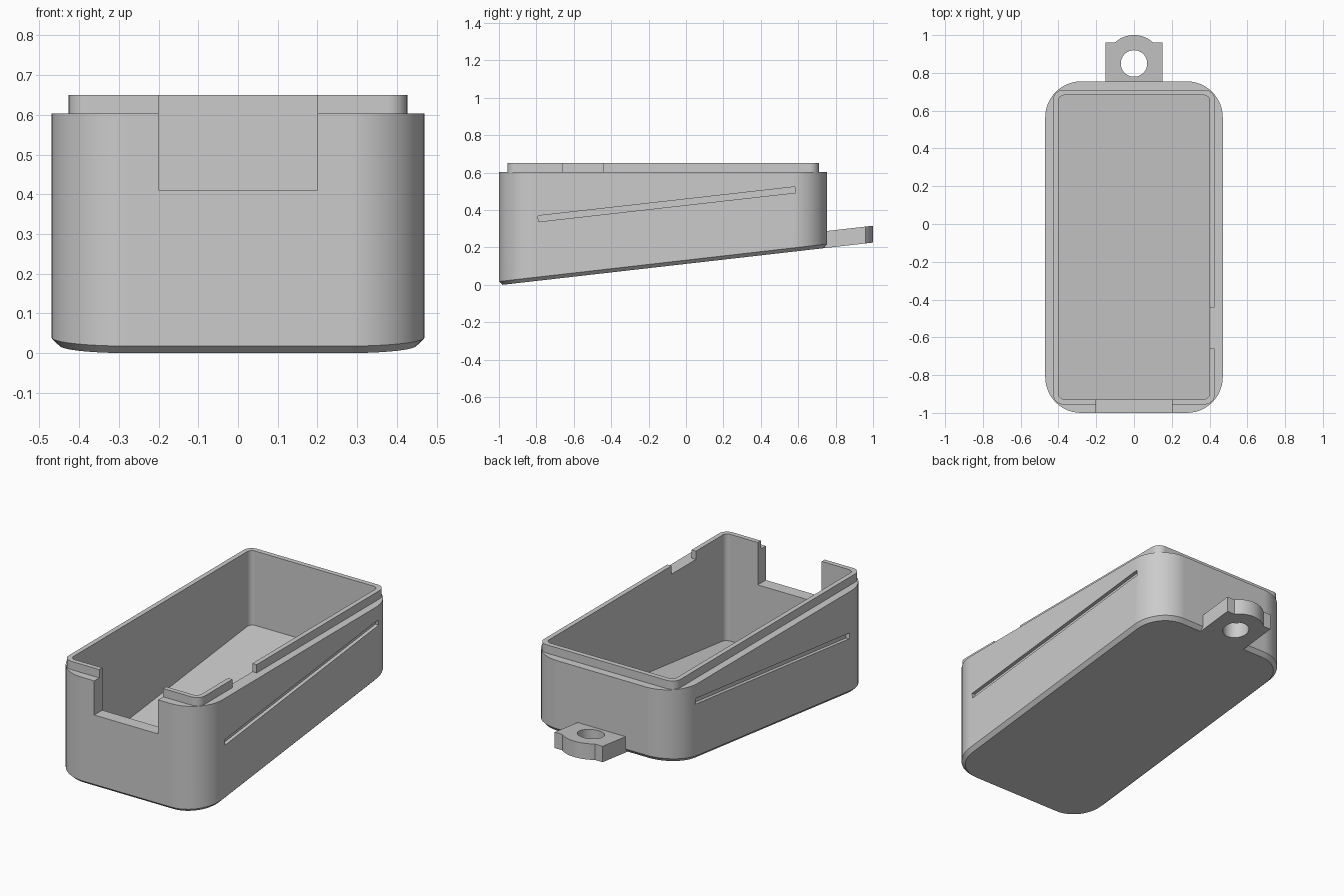
import bpy, bmesh
from math import sin, cos, pi, atan2, asin
from mathutils import Matrix

cube = bpy.data.objects.get("Cube")
if cube:
    bpy.data.objects.remove(cube, do_unlink=True)

grey = bpy.data.materials.new("plain_grey")
grey.use_nodes = True
COLOUR = (0.6, 0.6, 0.6, 1)
grey.diffuse_color = COLOUR
grey.node_tree.nodes["Principled BSDF"].inputs["Base Color"].default_value = COLOUR

SLOPE = 0.114
RIM = 0.603      # shoulder height
TOP = 0.65       # top of the lip


def base(offset):
    """Sloping plane parallel to the underside, raised by offset."""
    return lambda y: SLOPE * (y + 0.98) + offset


def flat(z):
    return lambda y: z


def rounded(x, y0, y1, r, steps=12):
    """Rounded rectangle outline, counter-clockwise."""
    pts = []
    for i, (cx, cy) in enumerate([(x - r, y1 - r), (r - x, y1 - r),
                                  (r - x, y0 + r), (x - r, y0 + r)]):
        for s in range(steps + 1):
            a = (i + s / steps) * pi / 2
            pts.append((cx + r * cos(a), cy + r * sin(a)))
    return pts


def circle(cx, cy, r, steps=48):
    return [(cx + r * cos(2 * pi * i / steps), cy + r * sin(2 * pi * i / steps))
            for i in range(steps)]


def loft(name, layers):
    """Solid through matching outlines, each with its own height rule."""
    bm = bmesh.new()
    loops = [[bm.verts.new((x, y, z(y))) for x, y in pts] for pts, z in layers]
    bm.faces.new(loops[0][::-1])
    bm.faces.new(loops[-1])
    for lo, hi in zip(loops, loops[1:]):
        n = len(lo)
        for i in range(n):
            j = (i + 1) % n
            bm.faces.new((lo[i], lo[j], hi[j], hi[i]))
    return finish(name, bm)


def block(name, x0, x1, y0, y1, z0, z1):
    pts = [(x0, y0), (x1, y0), (x1, y1), (x0, y1)]
    return loft(name, [(pts, flat(z0)), (pts, flat(z1))])


def finish(name, bm):
    mesh = bpy.data.meshes.new(name)
    bm.to_mesh(mesh)
    bm.free()
    mesh.materials.append(grey)
    obj = bpy.data.objects.new(name, mesh)
    bpy.context.collection.objects.link(obj)
    return obj


def activate(obj):
    bpy.ops.object.select_all(action='DESELECT')
    obj.select_set(True)
    bpy.context.view_layer.objects.active = obj


def cut(obj, *cutters):
    for cutter in cutters:
        activate(obj)
        mod = obj.modifiers.new("cut", 'BOOLEAN')
        mod.operation = 'DIFFERENCE'
        mod.solver = 'EXACT'
        mod.object = cutter
        bpy.ops.object.modifier_apply(modifier=mod.name)
        bpy.data.objects.remove(cutter, do_unlink=True)


inner = rounded(0.40, -0.928, 0.682, 0.03, 6)


def cavity():
    return loft("cavity_cutter", [(inner, base(0.04)), (inner, flat(0.8))])


def port():
    return block("port_cutter", -0.2, 0.2, -1.1, -0.9, 0.41, 0.8)


def groove(side):
    """Slanted slot on one side wall."""
    y0, z0, y1, z1 = -0.79, 0.353, 0.585, 0.508
    length = ((y1 - y0) ** 2 + (z1 - z0) ** 2) ** 0.5
    slot = block("groove_cutter", -0.02, 0.02, -length / 2, length / 2, -0.016, 0.016)
    tilt = Matrix.Rotation(atan2(z1 - z0, y1 - y0), 4, 'X')
    slot.data.transform(Matrix.Translation((side * 0.47, (y0 + y1) / 2, (z0 + z1) / 2)) @ tilt)
    return slot


# Case body with chamfered sloping underside
outer = rounded(0.47, -1, 0.755, 0.19)
body = loft("case_body", [(rounded(0.45, -0.98, 0.735, 0.17), base(0)),
                          (outer, base(0.02)), (outer, flat(RIM))])
cut(body, cavity(), port(), groove(1), groove(-1))

# Raised lip with front port gap and side switch gap
ring = rounded(0.427, -0.955, 0.71, 0.05, 6)
lip = loft("rim_lip", [(ring, flat(RIM)), (ring, flat(TOP))])
cut(lip, cavity(), port(),
    block("switch_cutter", 0.36, 0.5, -0.66, -0.443, 0.5, 0.8))

# Keyring lug: square tab with a bulging round end
half, end, cy, r = 0.15, 0.96, 0.85, 0.15
a0 = asin((end - cy) / r)
arc = [(r * cos(a), cy + r * sin(a))
       for a in (a0 + (pi - 2 * a0) * i / 16 for i in range(17))]
tab = [(-half, 0.735), (half, 0.735), (half, end)] + arc + [(-half, end)]
lug = loft("keyring_lug", [(tab, base(0)), (tab, base(0.09))])
hole = circle(0, cy, 0.07)
cut(lug, loft("hole_cutter", [(hole, flat(0)), (hole, flat(0.6))]))

# Smooth curved walls while keeping the large faces flat
for part in (body, lip, lug):
    activate(part)
    bpy.ops.object.shade_smooth_by_angle(angle=pi / 6)
    part.modifiers.new("even_shading", 'WEIGHTED_NORMAL').keep_sharp = True
